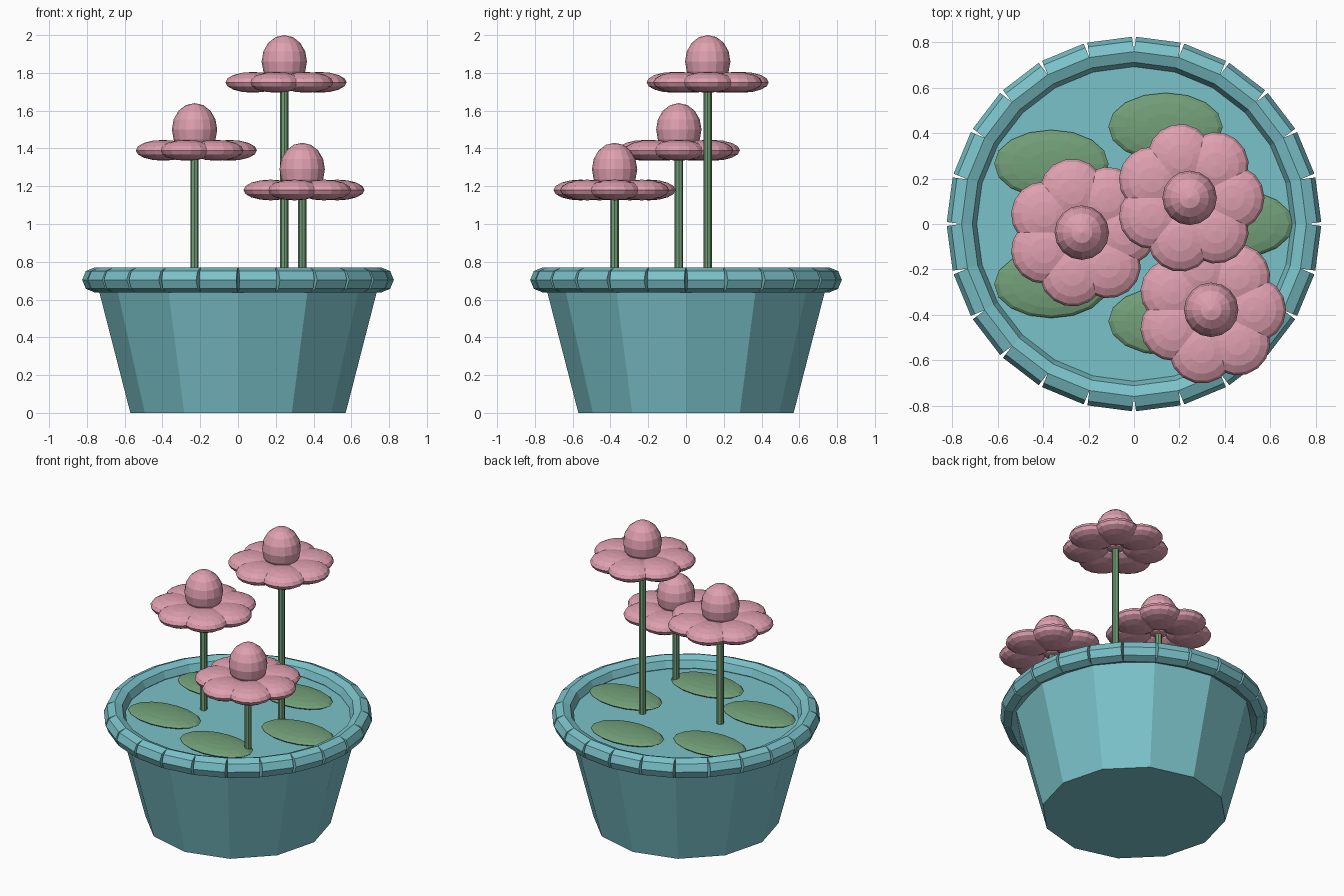
import bpy
import math

if "Cube" in bpy.data.objects:
    bpy.data.objects.remove(bpy.data.objects["Cube"])


def material(name, rgb):
    m = bpy.data.materials.new(name)
    m.diffuse_color = (*rgb, 1)
    m.use_nodes = True
    m.node_tree.nodes["Principled BSDF"].inputs["Base Color"].default_value = m.diffuse_color
    return m


TEAL = material("teal", (0.195, 0.54, 0.585))
GREEN = material("leaf green", (0.17, 0.35, 0.19))
PINK = material("petal pink", (0.74, 0.35, 0.43))


def finish(name, mat):
    ob = bpy.context.object
    ob.name = name
    ob.data.materials.append(mat)
    return ob


def ellipsoid(name, mat, loc, scale, segments=16, rings=8, turn=0):
    bpy.ops.mesh.primitive_uv_sphere_add(segments=segments, ring_count=rings, radius=1,
                                         location=loc, rotation=(0, 0, turn))
    bpy.context.object.scale = scale
    return finish(name, mat)


# Tapered pot with a closed top
POT_H = 0.70
bpy.ops.mesh.primitive_cone_add(vertices=12, radius1=0.57, radius2=0.75, depth=POT_H,
                                location=(0, 0, POT_H / 2))
finish("pot", TEAL)

# Rim made of short straight rods set around the pot edge
RODS, RIM_R = 24, 0.753
for i in range(RODS):
    a = math.tau * (i + 0.5) / RODS
    bpy.ops.mesh.primitive_cylinder_add(
        vertices=8, radius=0.066, depth=2 * RIM_R * math.tan(math.pi / RODS),
        location=(RIM_R * math.cos(a), RIM_R * math.sin(a), 0.704),
        rotation=(math.pi / 2, 0, a))
    finish("rim_segment", TEAL)

# Five flat leaves lying on the pot's top
for i in range(5):
    a = math.tau * i / 5
    ellipsoid("leaf", GREEN, (0.45 * math.cos(a), 0.45 * math.sin(a), 0.71),
              (0.252, 0.15, 0.03))


def flower(x, y, z):
    """Stem, seven petals and a bud; z is the petal height."""
    bpy.ops.mesh.primitive_cylinder_add(vertices=8, radius=0.022, depth=z - 0.68,
                                        location=(x, y, (z + 0.68) / 2))
    finish("stem", GREEN)
    for i in range(7):
        a = math.tau * i / 7
        ellipsoid("petal", PINK, (x + 0.185 * math.cos(a), y + 0.185 * math.sin(a), z),
                  (0.145, 0.145, 0.055), turn=a)
    ellipsoid("bud", PINK, (x, y, z + 0.11), (0.12, 0.12, 0.14))


for spot in ((0.245, 0.115, 1.75), (-0.23, -0.038, 1.39), (0.34, -0.378, 1.18)):
    flower(*spot)
